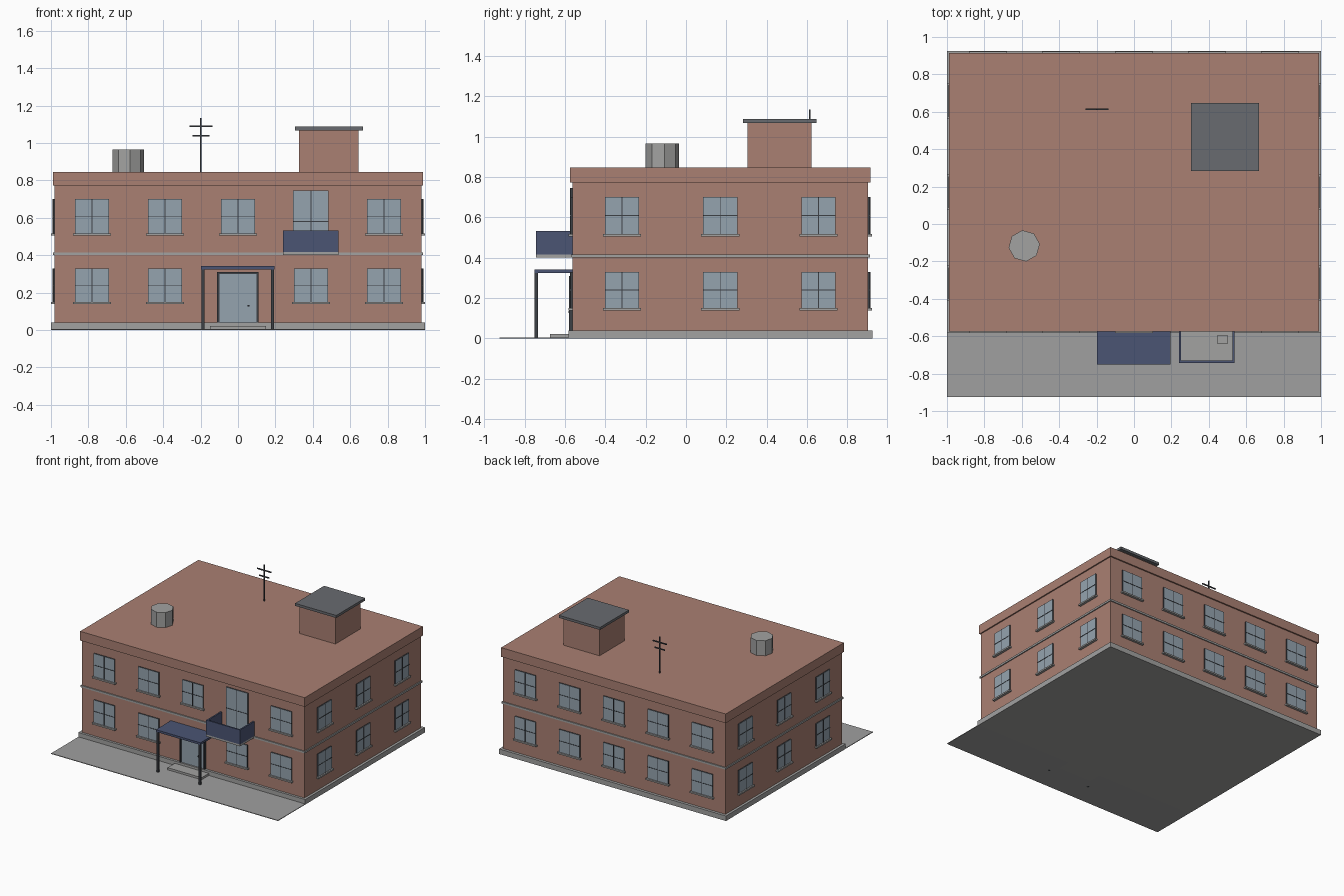
import bpy, bmesh, math
from mathutils import Matrix

if "Cube" in bpy.data.objects:
    bpy.data.objects.remove(bpy.data.objects["Cube"])


def material(name, r, g, b):
    m = bpy.data.materials.new(name)
    m.diffuse_color = (r, g, b, 1)
    m.use_nodes = True
    m.node_tree.nodes["Principled BSDF"].inputs["Base Color"].default_value = m.diffuse_color
    return m


BRICK = material("brick", 0.40, 0.215, 0.17)
STONE = material("pale_stone", 0.36, 0.36, 0.355)
PAVING = material("paving", 0.35, 0.35, 0.35)
GLASS = material("window_glass", 0.30, 0.37, 0.43)
NAVY = material("navy_metal", 0.07, 0.09, 0.175)
SLATE = material("slate", 0.14, 0.147, 0.16)
DARK = material("dark_metal", 0.045, 0.05, 0.06)


def boxes(name, mat, specs, matrix=None):
    """One object made of boxes, each (x0, x1, y0, y1, z0, z1)."""
    bm = bmesh.new()
    for x0, x1, y0, y1, z0, z1 in specs:
        m = Matrix.Translation(((x0 + x1) / 2, (y0 + y1) / 2, (z0 + z1) / 2))
        bmesh.ops.create_cube(bm, size=1, matrix=m @ Matrix.Diagonal((x1 - x0, y1 - y0, z1 - z0, 1)))
    if matrix:
        bm.transform(matrix)
    mesh = bpy.data.meshes.new(name)
    bm.to_mesh(mesh)
    bm.free()
    mesh.materials.append(mat)
    ob = bpy.data.objects.new(name, mesh)
    bpy.context.collection.objects.link(ob)
    return ob


# Main shell and ground
CY = 0.17                      # centre of the building in y
HX, HY = 0.98, 0.733           # half sizes of the brick body
boxes("pavement", PAVING, [(-1, 1, -0.925, -0.57, 0, 0.005)])
boxes("plinth", STONE, [(-1, 1, -0.582, 0.925, 0, 0.04)])
boxes("brick_body", BRICK, [(-HX, HX, CY - HY, CY + HY, 0.03, 0.80)])
boxes("string_course", STONE, [(-0.988, 0.988, CY - HY - 0.008, CY + HY + 0.008, 0.40, 0.415)])
boxes("roof_parapet", BRICK, [(-0.99, 0.99, CY - HY - 0.011, CY + HY + 0.011, 0.773, 0.846)])


# Windows: local frame has the wall at y = 0, outside towards -y
def window(name, matrix, cx, z0, z1, w, sill=True):
    a, b, zm = cx - w / 2, cx + w / 2, (z0 + z1) / 2
    boxes(name + "_frame", DARK, [(a, b, -0.008, 0.01, z0, z1)], matrix)
    boxes(name + "_glass", GLASS, [(a, b, -0.0095, -0.008, z0, z1)], matrix)
    boxes(name + "_bars", DARK, [(cx - 0.002, cx + 0.002, -0.012, -0.008, z0, z1),
                                 (a, b, -0.012, -0.008, zm - 0.002, zm + 0.002)], matrix)
    if sill:
        boxes(name + "_sill", STONE, [(a - 0.01, b + 0.01, -0.02, 0.01, z0 - 0.012, z0)], matrix)


FLOORS = [(0.15, 0.33), (0.517, 0.70)]
SIDES = [("front", 0, HY, 0.39, 2, 0.182), ("right", 90, HX, 0.487, 1, 0.17),
         ("back", 180, HY, 0.39, 2, 0.182), ("left", 270, HX, 0.487, 1, 0.17)]
for side, angle, dist, pitch, n, width in SIDES:
    M = (Matrix.Translation((0, CY, 0)) @ Matrix.Rotation(math.radians(angle), 4, "Z")
         @ Matrix.Translation((0, -dist, 0)))
    for floor, (z0, z1) in enumerate(FLOORS):
        for i in range(-n, n + 1):
            if side == "front" and (floor, i) == (0, 0):
                continue                       # entrance door goes here
            name = f"{side}_window_{floor}_{i + n}"
            if side == "front" and (floor, i) == (1, 1):
                window("balcony_door", M, 0.39, 0.415, 0.745, 0.19, False)
            else:
                window(name, M, i * pitch, z0, z1, width)

# Entrance: door, frame, handle, step
WY = CY - HY
boxes("door_frame", DARK, [(-0.112, -0.1, WY - 0.016, WY + 0.01, 0.035, 0.31),
                           (0.098, 0.11, WY - 0.016, WY + 0.01, 0.035, 0.31),
                           (-0.112, 0.11, WY - 0.016, WY + 0.01, 0.30, 0.31)])
boxes("door_glass", GLASS, [(-0.1, 0.098, WY - 0.008, WY + 0.01, 0.035, 0.30)])
boxes("door_handle", DARK, [(0.052, 0.062, WY - 0.02, WY - 0.005, 0.125, 0.135)])
boxes("entrance_step", STONE, [(-0.15, 0.15, -0.673, -0.57, 0, 0.022)])

# Canopy on two posts
boxes("canopy_roof", NAVY, [(-0.198, 0.195, -0.752, WY, 0.325, 0.342)])
boxes("canopy_posts", DARK, [(x - 0.008, x + 0.008, -0.75, -0.734, 0, 0.326) for x in (-0.187, 0.184)])

# Balcony: floor, parapet panels and a small box on the floor
boxes("balcony_floor", STONE, [(0.24, 0.538, -0.743, WY, 0.402, 0.417)])
boxes("balcony_panels", NAVY, [(0.24, 0.538, -0.743, -0.731, 0.412, 0.532),
                               (0.24, 0.252, -0.735, WY, 0.412, 0.532),
                               (0.526, 0.538, -0.735, WY, 0.412, 0.532)])
boxes("balcony_box", STONE, [(0.443, 0.502, -0.64, -0.597, 0.415, 0.46)])

# Rooftop stair house
boxes("stair_house", BRICK, [(0.327, 0.645, 0.305, 0.622, 0.84, 1.07)])
boxes("stair_house_roof", SLATE, [(0.305, 0.668, 0.283, 0.648, 1.068, 1.088)])

# Eight-sided water tank
bpy.ops.mesh.primitive_cylinder_add(vertices=8, radius=0.084, depth=0.125, location=(-0.587, -0.117, 0.903),
                                    rotation=(0, 0, math.radians(7)))
tank = bpy.context.object
tank.name = "water_tank"
tank.data.materials.append(STONE)

# Antenna mast with two crossbars
AX, AY, R = -0.198, 0.613, 0.004
boxes("antenna", DARK, [(AX - R, AX + R, AY - R, AY + R, 0.84, 1.135),
                        (AX - 0.062, AX + 0.062, AY - R, AY + R, 1.086, 1.094),
                        (AX - 0.045, AX + 0.045, AY - R, AY + R, 1.036, 1.044)])
